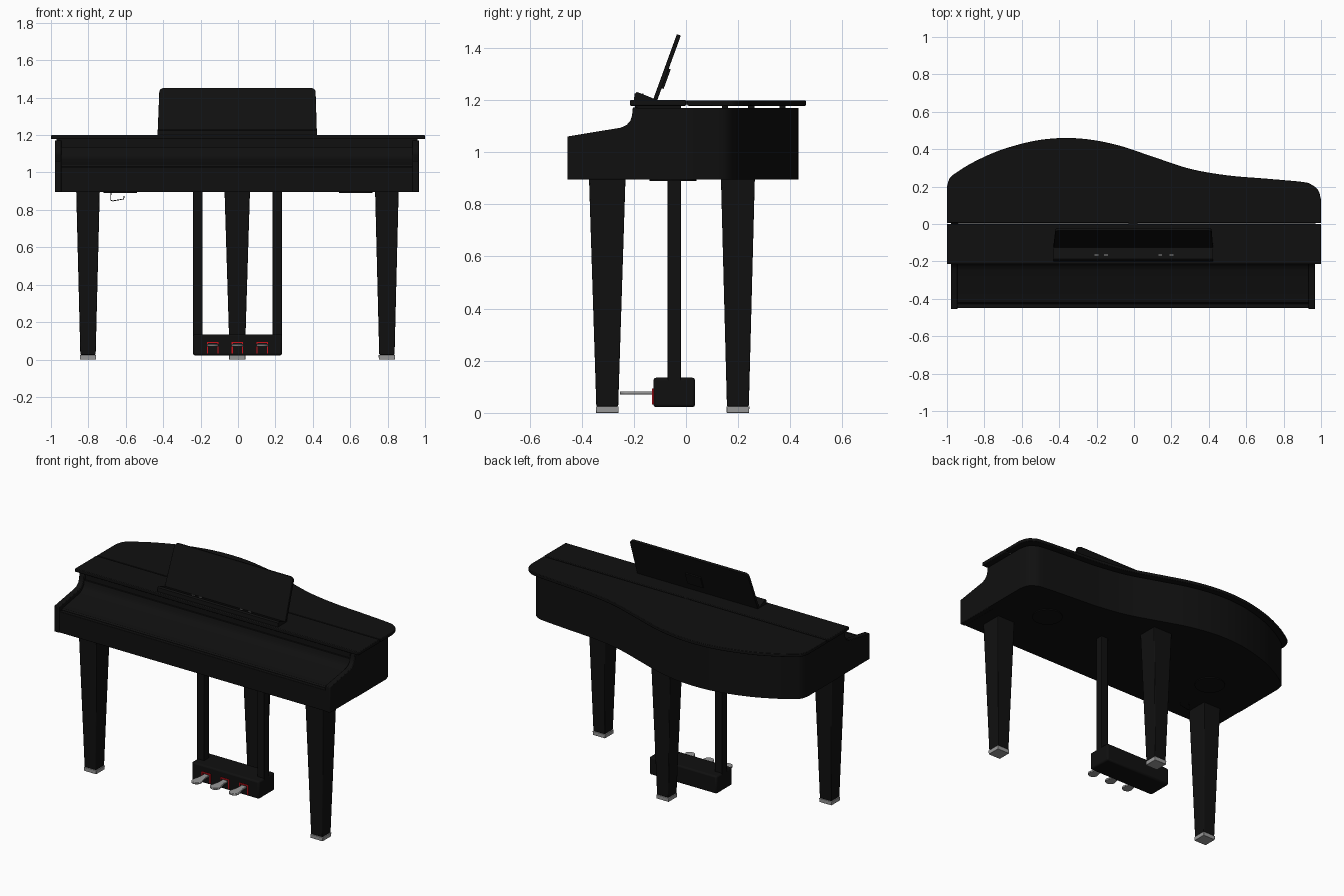
import bpy, math
from mathutils import Vector

cube = bpy.data.objects.get("Cube")
if cube:
    bpy.data.objects.remove(cube, do_unlink=True)


def material(name, rgb):
    m = bpy.data.materials.new(name)
    m.use_nodes = True
    m.diffuse_color = (*rgb, 1)
    m.node_tree.nodes["Principled BSDF"].inputs["Base Color"].default_value = (*rgb, 1)
    return m


BLACK = material("black lacquer", (0.005, 0.005, 0.005))
METAL = material("grey metal", (0.32, 0.32, 0.32))
RED = material("red felt", (0.6, 0.005, 0.01))


def finish(name, verts, faces, mat, bevel=0):
    mesh = bpy.data.meshes.new(name)
    mesh.from_pydata(verts, [], faces)
    mesh.materials.append(mat)
    ob = bpy.data.objects.new(name, mesh)
    bpy.context.collection.objects.link(ob)
    bpy.ops.object.select_all(action="DESELECT")
    ob.select_set(True)
    bpy.context.view_layer.objects.active = ob
    bpy.ops.object.mode_set(mode="EDIT")
    bpy.ops.mesh.select_all(action="SELECT")
    bpy.ops.mesh.normals_make_consistent(inside=False)
    bpy.ops.object.mode_set(mode="OBJECT")
    bpy.ops.object.shade_smooth_by_angle(angle=math.radians(30))
    if bevel:
        mod = ob.modifiers.new("soft edges", "BEVEL")
        mod.width, mod.segments = bevel, 2
        mod.limit_method, mod.angle_limit = "ANGLE", math.radians(40)
    return ob


def prism(name, pts, lo, hi, axis, mat=BLACK, bevel=0):
    """Extrude a 2D profile along an axis from lo to hi."""
    place = {"x": lambda p, h: (h, p[0], p[1]),
             "y": lambda p, h: (p[0], h, p[1]),
             "z": lambda p, h: (p[0], p[1], h)}[axis]
    n = len(pts)
    verts = [place(p, h) for h in (lo, hi) for p in pts]
    faces = [tuple(range(n)), tuple(range(n, 2 * n))]
    faces += [(i, (i + 1) % n, (i + 1) % n + n, i + n) for i in range(n)]
    return finish(name, verts, faces, mat, bevel)


def box(name, x, y, z, mat=BLACK, bevel=0):
    return prism(name, [(x[0], y[0]), (x[1], y[0]), (x[1], y[1]), (x[0], y[1])],
                 z[0], z[1], "z", mat, bevel)


def spline(pts, steps=5):
    """Smooth curve through the points."""
    p = [Vector(q) for q in [pts[0], *pts, pts[-1]]]
    out = []
    for a, b, c, d in zip(p, p[1:], p[2:], p[3:]):
        for k in range(steps):
            t = k / steps
            out.append(tuple(0.5 * (2 * b + (c - a) * t + (2 * a - 5 * b + 4 * c - d) * t * t
                                    + (3 * b - a - 3 * c + d) * t ** 3)))
    return out + [tuple(pts[-1])]


# Curved back edge shared by the lid and the case
back = spline([(1, 0.13), (0.985, 0.18), (0.95, 0.21), (0.9, 0.225), (0.7, 0.243),
               (0.5, 0.26), (0.3, 0.295), (0.1, 0.36), (-0.1, 0.425), (-0.3, 0.458),
               (-0.5, 0.45), (-0.7, 0.4), (-0.85, 0.335), (-0.95, 0.275),
               (-0.985, 0.245), (-1, 0.2)])
prism("rear_lid", [(-1, 0.006), (1, 0.006)] + back, 1.178, 1.198, "z", bevel=0.003)
box("front_lid", (-1, 1), (-0.215, 0), (1.178, 1.2), bevel=0.004)
box("lid_hinge", (-0.94, 0.97), (-0.001, 0.007), (1.18, 1.187), METAL)
box("hinge_centre", (-0.03, 0.02), (-0.004, 0.01), (1.18, 1.199))
for x, y in [(-0.85, 0.25), (-0.3, 0.37), (0.85, 0.15)]:
    box("lid_pad", (x - 0.012, x + 0.012), (y - 0.012, y + 0.012), (1.168, 1.18))

# Case behind the keyboard
case = [(x * 0.973 - 0.005, y - 0.028) for x, y in back]
prism("case", [(-0.978, -0.192), (0.968, -0.192)] + case, 0.895, 1.17, "z")
box("front_lid_rail", (-0.97, 0.96), (-0.195, -0.02), (1.165, 1.18))

# Cheeks and closed keyboard cover
cheek = [(-0.455, 0.895), (-0.455, 1.06), (-0.25, 1.094), (-0.228, 1.104), (-0.214, 1.12),
         (-0.207, 1.14), (-0.204, 1.172), (-0.185, 1.172), (-0.185, 0.895)]
for name, x in (("right_cheek", -0.978), ("left_cheek", 0.933)):
    prism(name, cheek, x, x + 0.035, "x", bevel=0.004)
box("key_slip", (-0.945, 0.935), (-0.45, -0.425), (0.895, 1.03), bevel=0.003)
cover = [(-0.428, 0.895), (-0.428, 1.032), (-0.42, 1.04), (-0.25, 1.07), (-0.225, 1.082),
         (-0.208, 1.105), (-0.202, 1.135), (-0.185, 1.135), (-0.185, 0.895)]
prism("keyboard_cover", cover, -0.945, 0.935, "x")

# Music rest with rounded top corners, leaning back
corners = []
for cx, start in ((0.39, 0), (-0.396, 90)):
    for a in range(start, start + 91, 15):
        r = math.radians(a)
        corners.append((cx + 0.025 * math.cos(r), 0.24 + 0.025 * math.sin(r)))
rest = prism("music_rest", [(-0.43, 0), (0.422, 0)] + corners, -0.008, 0.008, "y", bevel=0.002)
rest.location = (0, -0.118, 1.201)
prop = box("music_rest_prop", (-0.06, 0.05), (0.008, 0.016), (0.05, 0.13))
prop.location = rest.location
for ob in (rest, prop):
    ob.rotation_euler.x = -math.radians(20)
prism("music_ledge", [(-0.2, 1.2), (-0.197, 1.224), (-0.188, 1.231), (-0.135, 1.21), (-0.115, 1.2)],
      -0.43, 0.422, "x")
for x in (-0.2, -0.15, 0.14, 0.2):
    box("ledge_pin", (x - 0.01, x + 0.01), (-0.169, -0.163), (1.215, 1.226), METAL)


# Tapered legs with metal feet
def frustum(name, x, y, z0, z1, bottom, top, mat, bevel=0):
    square = [(-1, -1), (1, -1), (1, 1), (-1, 1)]
    verts = [(x + a * w[0], y + b * w[1], z) for z, w in ((z0, bottom), (z1, top)) for a, b in square]
    faces = [(0, 1, 2, 3), (4, 5, 6, 7)] + [(i, (i + 1) % 4, (i + 1) % 4 + 4, i + 4) for i in range(4)]
    return finish(name, verts, faces, mat, bevel)


for name, x, y, top in (("front_right", -0.802, -0.302, (0.063, 0.07)),
                        ("front_left", 0.796, -0.302, (0.063, 0.07)),
                        ("rear_centre", -0.004, 0.199, (0.068, 0.065))):
    frustum(name + "_leg", x, y, 0.025, 0.9, (0.041, 0.042), top, BLACK, 0.004)
    frustum(name + "_foot", x, y, 0, 0.025, (0.043, 0.043), (0.044, 0.044), METAL, 0.002)

# Pedal lyre
box("pedal_box", (-0.24, 0.235), (-0.125, 0.035), (0.022, 0.135), bevel=0.01)
for x in (-0.24, 0.185):
    box("lyre_post", (x, x + 0.05), (-0.07, -0.02), (0.12, 0.9), bevel=0.003)

# Pedals in felt-lined slots
for x in (-0.135, -0.003, 0.13):
    head = [(0.032 * math.cos(a), -0.222 - 0.032 * math.sin(a))
            for a in (math.pi * k / 10 for k in range(11))]
    outline = [(0.017, -0.12), (0.019, -0.17)] + head + [(-0.019, -0.17), (-0.017, -0.12)]
    prism("pedal", [(x + u, v) for u, v in outline], 0.07, 0.082, "z", METAL, 0.003)
    for s in (-0.028, 0.028):
        box("slot_felt_side", (x + s - 0.003, x + s + 0.003), (-0.13, -0.12), (0.033, 0.092), RED)
    box("slot_felt_top", (x - 0.031, x + 0.031), (-0.13, -0.12), (0.088, 0.094), RED)

# Speaker rims under the case
for x in (-0.63, 0.63):
    ring = [(x + 0.09 * math.cos(a), -0.05 + 0.09 * math.sin(a))
            for a in (math.tau * k / 32 for k in range(32))]
    prism("speaker_rim", ring, 0.889, 0.897, "z")

# Headphone hook
curve = bpy.data.curves.new("headphone_hook", "CURVE")
curve.dimensions = "3D"
curve.bevel_depth = 0.0025
path = curve.splines.new("POLY")
hook = [(-0.68, 0.897), (-0.68, 0.852), (-0.67, 0.848), (-0.612, 0.858), (-0.608, 0.875)]
path.points.add(len(hook) - 1)
for point, (x, z) in zip(path.points, hook):
    point.co = (x, -0.3, z, 1)
curve.materials.append(BLACK)
bpy.context.collection.objects.link(bpy.data.objects.new("headphone_hook", curve))
